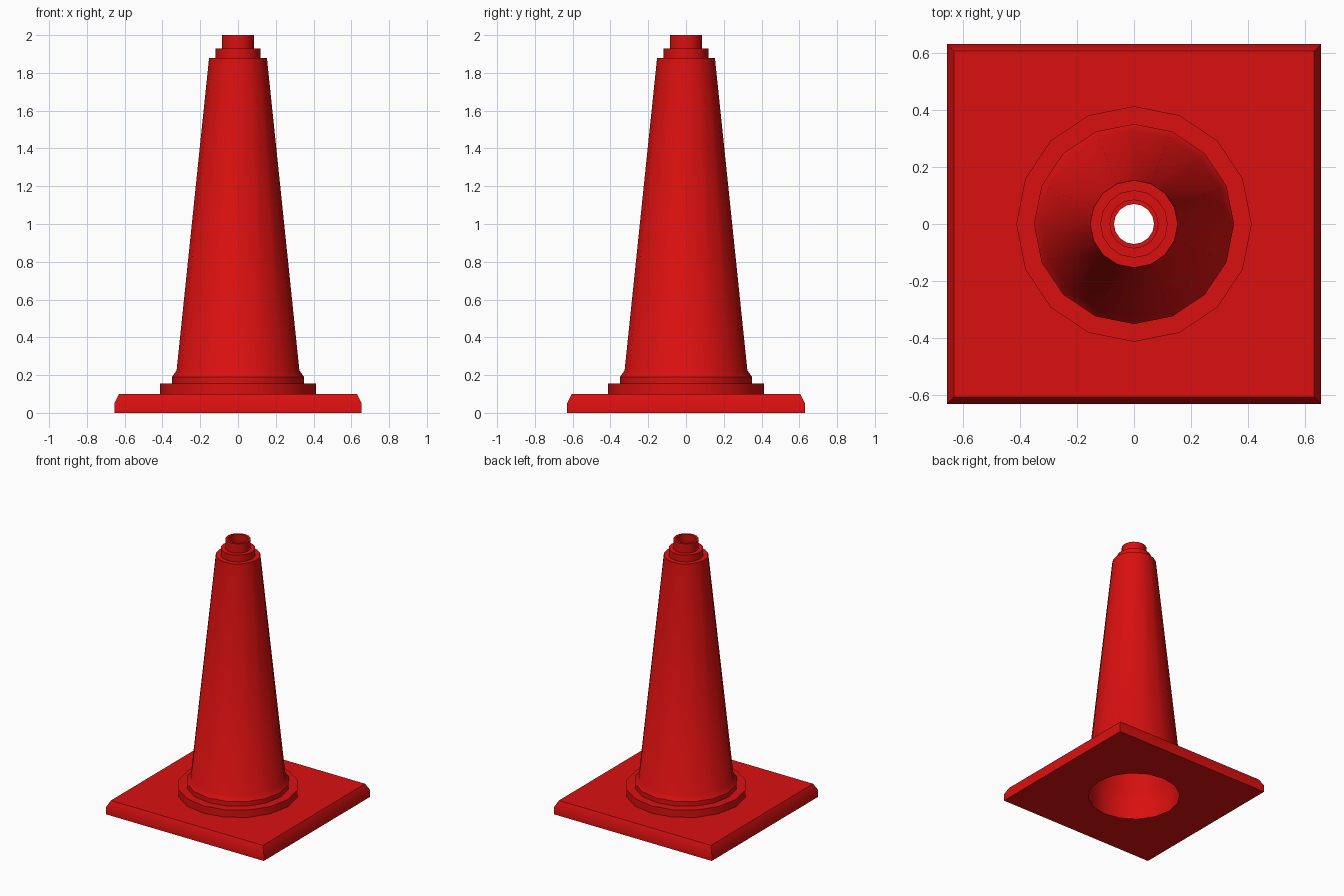
import bpy, bmesh, math

if "Cube" in bpy.data.objects:
    bpy.data.objects.remove(bpy.data.objects["Cube"], do_unlink=True)

SIDES = 16
HOLE = 0.32
BASE_TOP = 0.1

red = bpy.data.materials.new("traffic_red")
red.use_nodes = True
red.diffuse_color = (0.7, 0.005, 0.005, 1)
red.node_tree.nodes["Principled BSDF"].inputs["Base Color"].default_value = red.diffuse_color


def ring(bm, radius, z):
    steps = [2 * math.pi * i / SIDES for i in range(SIDES)]
    return [bm.verts.new((radius * math.cos(a), radius * math.sin(a), z)) for a in steps]


def rectangle(bm, x, y, z):
    return [bm.verts.new((sx * x, sy * y, z))
            for sx, sy in ((-1, -1), (1, -1), (1, 1), (-1, 1))]


def skin(bm, a, b):
    n = len(a)
    for i in range(n):
        j = (i + 1) % n
        bm.faces.new((a[i], a[j], b[j], b[i]))


def cap(bm, outer, inner):
    # Flat plate between an outer outline and a round hole
    edges = []
    for loop in (outer, inner):
        for i, v in enumerate(loop):
            w = loop[(i + 1) % len(loop)]
            edges.append(bm.edges.get((v, w)) or bm.edges.new((v, w)))
    bmesh.ops.triangle_fill(bm, edges=edges, use_beauty=True)


def finish(bm, name):
    bmesh.ops.recalc_face_normals(bm, faces=bm.faces)
    mesh = bpy.data.meshes.new(name)
    bm.to_mesh(mesh)
    bm.free()
    mesh.materials.append(red)
    obj = bpy.data.objects.new(name, mesh)
    bpy.context.collection.objects.link(obj)
    bpy.ops.object.select_all(action="DESELECT")
    obj.select_set(True)
    bpy.context.view_layer.objects.active = obj
    bpy.ops.object.shade_smooth_by_angle(angle=math.radians(35))
    return obj


# Base slab with sloped upper edges and a round hole
bm = bmesh.new()
bottom = rectangle(bm, 0.655, 0.63, 0)
shoulder = rectangle(bm, 0.655, 0.63, 0.05)
top = rectangle(bm, 0.63, 0.605, BASE_TOP)
skin(bm, bottom, shoulder)
skin(bm, shoulder, top)
hole_low, hole_high = ring(bm, HOLE, 0), ring(bm, HOLE, BASE_TOP)
skin(bm, hole_low, hole_high)
cap(bm, bottom, hole_low)
cap(bm, top, hole_high)
finish(bm, "base")

# Hollow cone with collar, foot, stepped neck and open top
profile = [
    (0.412, BASE_TOP), (0.412, 0.155), (0.35, 0.155), (0.35, 0.19),
    (0.325, 0.225), (0.153, 1.88), (0.118, 1.88), (0.118, 1.93),
    (0.086, 1.93), (0.086, 2.0), (0.07, 2.0), (0.07, 1.9),
    (0.09, 1.86), (0.13, 1.85), (0.3, 0.22), (HOLE, 0.18), (HOLE, BASE_TOP),
]
bm = bmesh.new()
rings = [ring(bm, r, z) for r, z in profile]
for i, loop in enumerate(rings):
    skin(bm, loop, rings[(i + 1) % len(rings)])
finish(bm, "cone_body")
